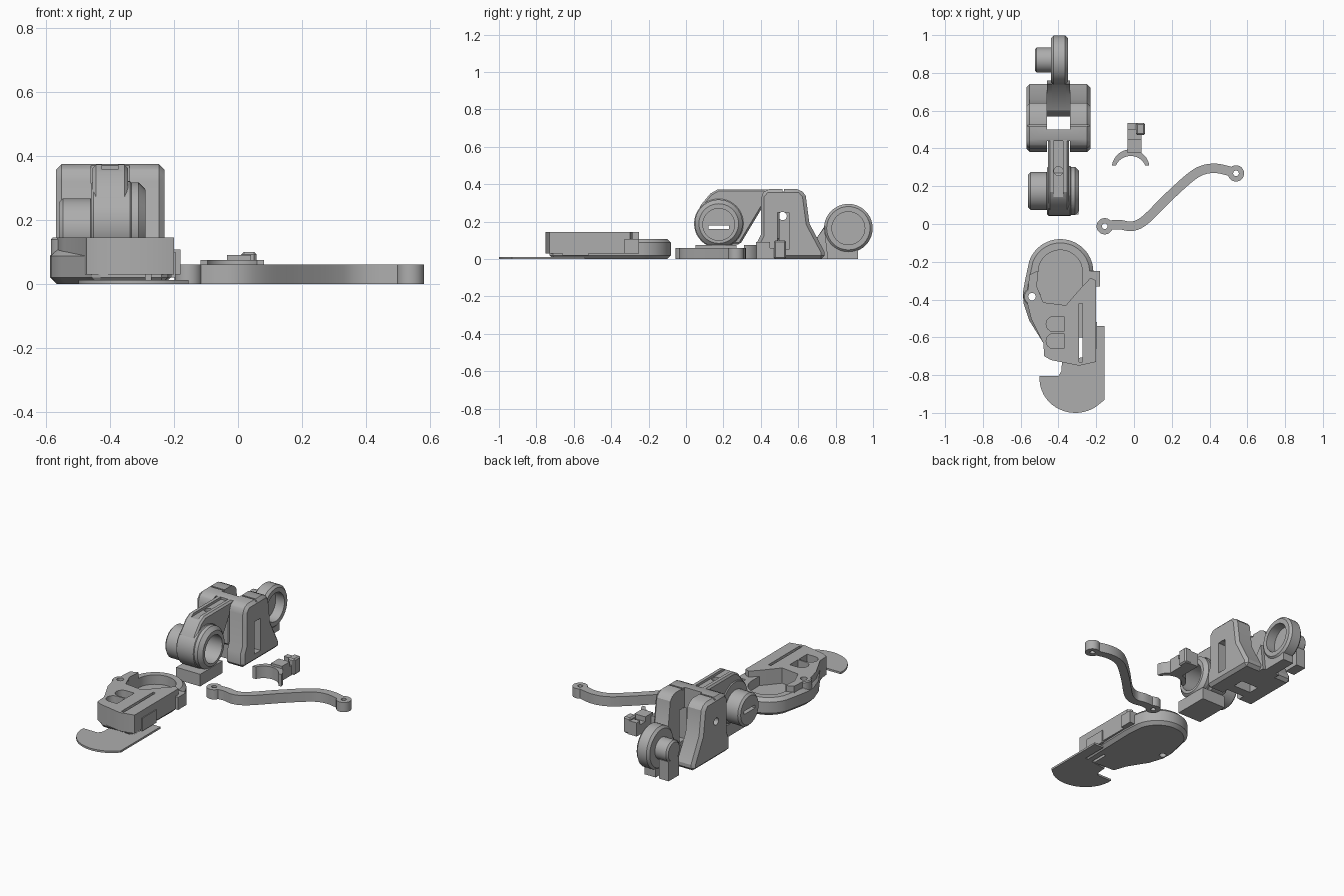
import bpy, bmesh, math
from mathutils import Vector

if "Cube" in bpy.data.objects:
    bpy.data.objects.remove(bpy.data.objects["Cube"])

grey = bpy.data.materials.new("plain grey")
grey.diffuse_color = (0.42, 0.42, 0.42, 1)
grey.use_nodes = True
grey.node_tree.nodes["Principled BSDF"].inputs["Base Color"].default_value = grey.diffuse_color


def prism(name, pts, lo, hi, axis="z", bevel=0.0):
    """Extrude an outline along an axis: z takes (x, y), x takes (y, z)."""
    def put(p, h):
        return (p[0], p[1], h) if axis == "z" else (h, p[0], p[1])
    bm = bmesh.new()
    a = [bm.verts.new(put(p, lo)) for p in pts]
    b = [bm.verts.new(put(p, hi)) for p in pts]
    n = len(pts)
    bm.faces.new(a)
    bm.faces.new(b)
    for i in range(n):
        bm.faces.new((a[i], a[(i + 1) % n], b[(i + 1) % n], b[i]))
    bmesh.ops.recalc_face_normals(bm, faces=bm.faces)
    me = bpy.data.meshes.new(name)
    bm.to_mesh(me)
    bm.free()
    me.materials.append(grey)
    ob = bpy.data.objects.new(name, me)
    bpy.context.collection.objects.link(ob)
    if bevel:
        m = ob.modifiers.new("bevel", "BEVEL")
        m.width, m.segments, m.limit_method = bevel, 1, "ANGLE"
        m.angle_limit = math.radians(40)
        bake(ob)
    return ob


def bake(ob):
    dg = bpy.context.evaluated_depsgraph_get()
    me = bpy.data.meshes.new_from_object(ob.evaluated_get(dg))
    ob.modifiers.clear()
    ob.data = me


def combine(ob, others, op="DIFFERENCE"):
    """Boolean each tool into ob, then remove the tools."""
    for o in others:
        m = ob.modifiers.new("bool", "BOOLEAN")
        m.operation, m.object, m.solver = op, o, "EXACT"
    bake(ob)
    for o in others:
        bpy.data.objects.remove(o)


def arc(c, r, a0, a1, n=24):
    return [(c[0] + r * math.cos(math.radians(a0 + (a1 - a0) * i / n)),
             c[1] + r * math.sin(math.radians(a0 + (a1 - a0) * i / n))) for i in range(n + 1)]


def disc(name, c, r, lo, hi, axis="x", bevel=0.0, n=40):
    return prism(name, arc(c, r, 0, 360, n)[:-1], lo, hi, axis, bevel)


def box(name, x, y, z, bevel=0.0):
    return prism(name, [(x[0], y[0]), (x[1], y[0]), (x[1], y[1]), (x[0], y[1])], *z, "z", bevel)


# Knee: two tall cheeks with an open channel between them
cheeks = prism("knee_cheeks", [(.38, 0), (.74, 0), (.74, .04), (.66, .19), (.64, .34), (.61, .375),
                               (.43, .375), (.40, .34), (.40, .13), (.38, .09)],
               -.57, -.23, "x", .018)
combine(cheeks, [box("channel", (-.46, -.34), (.50, .8), (-.1, .5)),
                 box("cheek_slot", (-.40, -.1), (.49, .55), (.05, .25)),
                 disc("pin_hole", (.517, .23), .022, -.7, -.1),
                 box("front_relief", (-.46, -.34), (.3, .44), (-.1, .5)),
                 box("seam", (-.7, -.1), (.515, .525), (.362, .5))])

# Front arm sloping down to the front joint, with a groove on top
arm = prism("front_arm", [(.05, .22), (.08, .29), (.13, .35), (.17, .373), (.50, .373), (.50, .10),
                          (.41, .10), (.41, .28), (.29, .08), (.17, .07)], -.455, -.345, "x", .01)
combine(arm, [box("arm_groove", (-.425, -.375), (0, .6), (.358, .5)),
              disc("top_hole", (-.40, .28), .024, .28, .5, "z", 0, 20)])

# Front joint: barrel, flared collar, outer boss
front_joint = disc("front_joint", (.175, .19), .132, -.46, -.33, "x", .008)
collar = disc("front_collar", (.175, .19), .128, -.36, -.29, "x", .022)
boss = disc("front_boss", (.175, .168), .10, -.56, -.45, "x", .012)
combine(front_joint, [collar, boss], "UNION")
combine(front_joint, [disc("socket", (.175, .185), .085, -.43, -.2),
                      box("key_slot", (-.7, -.2), (.12, .23), (.16, .18))])
combine(arm, [disc("arm_socket", (.175, .185), .085, -.43, -.2),
              box("arm_key_slot", (-.7, -.2), (.12, .23), (.16, .18))])
box("front_foot_block", (-.46, -.295), (.05, .27), (0, .075))

# Rear arm and rear joint
rear_arm = prism("rear_arm", [(.57, 0), (.60, .05), (.69, .10), (.78, .235), (.87, .26), (.92, .1),
                              (.92, 0)], -.435, -.36, "x")
prism("rear_arm_root", [(.57, 0), (.60, .05), (.69, .10), (.74, .17), (.76, 0)], -.46, -.34, "x")
rear_joint = disc("rear_joint", (.868, .165), .13, -.44, -.35, "x", .014)
rear_boss = disc("rear_boss", (.868, .165), .066, -.525, -.41, "x", .01)
combine(rear_joint, [rear_boss], "UNION")
for ob in (rear_joint, rear_arm):
    combine(ob, [disc("rear_socket", (.868, .165), .088, -.41, -.2)])
box("rear_foot_block", (-.525, -.46), (.82, .92), (0, .12))

# Foot: rounded tray below, taller body above
C = (-.39, -.255)


def tray_pocket():
    return prism("pocket", arc(C, .117, 0, 180) + [(-.515, -.33), (-.48, -.415), (-.36, -.43),
                 (-.30, -.36), (-.273, -.33)], .05, .3)


def windows():
    """Two round-ended pockets in the toe."""
    return [prism("window", arc((-.425, y), .04, 90, 270, 12) + [(-.37, y - .04), (-.37, y + .04)],
                  .03, .3) for y in (-.53, -.62)]


def seam_slot():
    return [box("toe_slot", (-.29, -.272), (-.73, -.60), (-.1, .3)),
            box("toe_trench", (-.29, -.272), (-.62, -.42), (.10, .3))]


def lug_hole():
    return [disc("lug_hole", (-.54, -.385), .02, -.1, .3, "z", 0, 20)]


tray = prism("foot_tray", arc(C, .175, 0, 160) + [(-.575, -.29), (-.588, -.36), (-.585, -.42),
             (-.555, -.51), (-.48, -.63), (-.45, -.72), (-.22, -.73), (-.21, -.33)], 0, .108, "z", .02)
combine(tray, [tray_pocket()] + windows() + seam_slot() + lug_hole())

body = prism("foot_body", [(-.555, -.27), (-.515, -.25), (-.273, -.29), (-.273, -.33), (-.23, -.285),
             (-.20, -.30), (-.20, -.73), (-.29, -.75), (-.44, -.72), (-.475, -.70), (-.48, -.63),
             (-.545, -.50), (-.565, -.42)], .03, .145)
combine(body, [tray_pocket()] + windows() + seam_slot() + lug_hole())
lug = disc("foot_lug", (-.54, -.385), .046, .03, .145, "z", .006, 24)
combine(lug, lug_hole())
box("foot_side_catch", (-.24, -.18), (-.33, -.25), (.03, .108))
box("foot_side_rib", (-.21, -.195), (-.66, -.52), (.02, .10))

# Thin sole plate under the toe
prism("sole_plate", [(-.155, -.54), (-.22, -.54), (-.22, -.70), (-.38, -.72), (-.385, -.78),
                     (-.40, -.805), (-.50, -.805), (-.50, -.83)]
      + [(-.31 + .19 * math.cos(t), -.82 + .18 * math.sin(t))
         for t in [math.radians(185 + i * 7.5) for i in range(17)]]
      + [(-.155, -.93)], 0, .012)


# Lever: smooth bent strip with an eye at each end
def smooth_path(p, n=8):
    out = []
    v = [Vector(q) for q in [p[0]] + p + [p[-1]]]
    for i in range(1, len(v) - 2):
        a, b, c, d = v[i - 1:i + 3]
        for k in range(n):
            t = k / n
            out.append(.5 * (2 * b + (c - a) * t + (2 * a - 5 * b + 4 * c - d) * t * t
                             + (3 * b - a - 3 * c + d) * t ** 3))
    return out + [v[-1]]


path = smooth_path([(-.155, -.01), (-.08, -.003), (-.01, -.012), (.06, .022), (.18, .14),
                    (.29, .24), (.36, .284), (.44, .294), (.54, .27)])
left, right = [], []
for i, p in enumerate(path):
    d = (path[min(i + 1, len(path) - 1)] - path[max(i - 1, 0)]).normalized()
    s = Vector((-d.y, d.x)) * .025
    left.append(tuple(p + s))
    right.append(tuple(p - s))
lever = prism("lever", left + right[::-1], 0, .06)
ends = [(-.155, -.012), (.54, .268)]
combine(lever, [disc("eye", e, .043, 0, .06, "z", 0, 32) for e in ends], "UNION")
combine(lever, [disc("eye_hole", e, .015, -.1, .2, "z", 0, 16) for e in ends])

# Clip: crescent cradle with stem and tab
prism("clip_cradle", arc((-.018, .295), .10, 8, 172) + arc((-.018, .275), .085, 155, 25), 0, .075)
box("clip_stem", (-.035, .04), (.365, .53), (0, .06))
box("clip_step", (-.035, .04), (.375, .45), (0, .09))
box("clip_tab", (.01, .058), (.47, .535), (0, .10), .008)
box("clip_tail", (-.035, .02), (.50, .535), (0, .085))

# Shading
for ob in bpy.context.scene.objects:
    ob.select_set(True)
    bpy.context.view_layer.objects.active = ob
bpy.ops.object.shade_smooth_by_angle(angle=math.radians(28))
